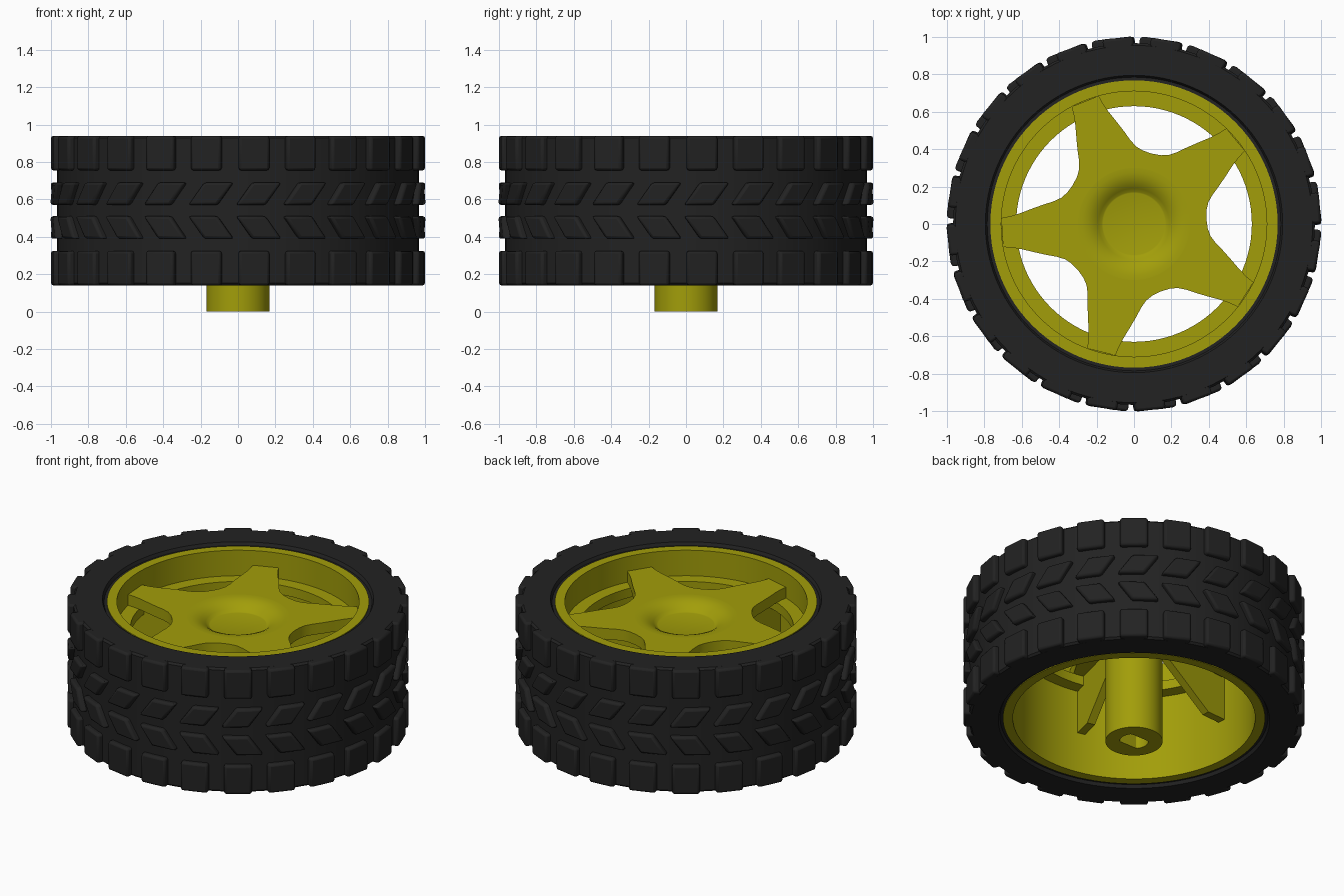
import bpy, bmesh
from math import sin, cos, pi, radians, hypot
from mathutils import Matrix, Vector

if "Cube" in bpy.data.objects:
    bpy.data.objects.remove(bpy.data.objects["Cube"])


def material(name, color):
    m = bpy.data.materials.new(name)
    m.diffuse_color = color
    m.use_nodes = True
    m.node_tree.nodes["Principled BSDF"].inputs["Base Color"].default_value = m.diffuse_color
    return m


RUBBER = material("black_rubber", (0.016, 0.016, 0.016, 1))
PLASTIC = material("yellow_plastic", (0.36, 0.34, 0.003, 1))


def smooth(ob):
    bpy.ops.object.select_all(action='DESELECT')
    ob.select_set(True)
    bpy.context.view_layer.objects.active = ob
    bpy.ops.object.shade_smooth_by_angle(angle=radians(30))


def add_mesh(name, bm, mat):
    me = bpy.data.meshes.new(name)
    bmesh.ops.recalc_face_normals(bm, faces=bm.faces)
    bm.to_mesh(me)
    bm.free()
    ob = bpy.data.objects.new(name, me)
    bpy.context.collection.objects.link(ob)
    me.materials.append(mat)
    smooth(ob)
    return ob


def lathe(name, profile, mat, closed=True, steps=96):
    """Spin an (r, z) profile about the z axis."""
    bm = bmesh.new()
    vs = [bm.verts.new((r, 0, z)) for r, z in profile]
    es = [bm.edges.new(p) for p in zip(vs, vs[1:])]
    if closed:
        es.append(bm.edges.new((vs[-1], vs[0])))
    bmesh.ops.spin(bm, geom=vs + es, axis=(0, 0, 1), cent=(0, 0, 0),
                   angle=2 * pi, steps=steps, use_merge=True)
    bmesh.ops.remove_doubles(bm, verts=bm.verts, dist=1e-4)
    return add_mesh(name, bm, mat)


def plate(name, loops, z0, z1, mat):
    """Extrude flat outlines; inner loops become holes."""
    cu = bpy.data.curves.new(name, 'CURVE')
    cu.dimensions, cu.fill_mode = '2D', 'BOTH'
    cu.extrude = (z1 - z0) / 2
    for pts in loops:
        s = cu.splines.new('POLY')
        s.points.add(len(pts) - 1)
        for p, (x, y) in zip(s.points, pts):
            p.co = (x, y, 0, 1)
        s.use_cyclic_u = True
    cu.materials.append(mat)
    ob = bpy.data.objects.new(name, cu)
    bpy.context.collection.objects.link(ob)
    ob.location.z = (z0 + z1) / 2
    bpy.ops.object.select_all(action='DESELECT')
    ob.select_set(True)
    bpy.context.view_layer.objects.active = ob
    bpy.ops.object.convert(target='MESH')
    smooth(bpy.context.view_layer.objects.active)


def circle(r, n=64):
    return [(r * cos(2 * pi * i / n), r * sin(2 * pi * i / n)) for i in range(n)]


def prism(bm, pts, offset, matrix):
    """Extrude a polygon of 3D points along offset, then place it."""
    a = [bm.verts.new(matrix @ Vector(p)) for p in pts]
    b = [bm.verts.new(matrix @ (Vector(p) + Vector(offset))) for p in pts]
    bm.faces.new(a)
    bm.faces.new(b[::-1])
    for i in range(len(a)):
        j = (i + 1) % len(a)
        bm.faces.new((a[i], b[i], b[j], a[j]))


# Tyre carcass
lathe("tyre", [(0.765, 0.16), (0.785, 0.16), (0.795, 0.14), (0.955, 0.14),
               (0.967, 0.152), (0.967, 0.928), (0.955, 0.94), (0.795, 0.94),
               (0.785, 0.92), (0.765, 0.92)], RUBBER)

# Tread: square shoulder blocks and slanted chevron blocks, 24 per row
N = 24
rows = [("shoulder", 0.14, 0.325, 0, 5), ("shoulder", 0.755, 0.94, 0, 5),
        ("chevron", 0.39, 0.51, -0.085, 6.5), ("chevron", 0.57, 0.69, 0.085, 6.5)]
for kind in ("shoulder", "chevron"):
    bm = bmesh.new()
    for k, z0, z1, lean, offset in rows:
        if k != kind:
            continue
        h = 0.082 if kind == "shoulder" else 0.078
        quad = [(0.94, -h - lean / 2, z0), (0.94, h - lean / 2, z0),
                (0.94, h + lean / 2, z1), (0.94, -h + lean / 2, z1)]
        for i in range(N):
            prism(bm, quad, (0.058, 0, 0),
                  Matrix.Rotation(radians(offset) + 2 * pi * i / N, 4, 'Z'))
    ob = add_mesh(kind + "_tread_blocks", bm, RUBBER)
    bev = ob.modifiers.new("round", 'BEVEL')
    bev.width, bev.segments = 0.014, 2

# Rim barrel with the ledge the spokes sit on
lathe("rim", [(0.768, 0.155), (0.768, 0.925), (0.71, 0.925), (0.71, 0.76),
              (0.63, 0.76), (0.63, 0.70), (0.71, 0.70), (0.71, 0.155)], PLASTIC)

# Five-armed spoke star, with a hole for the dished centre
half = [(0, 0.388), (0.05, 0.392), (0.09, 0.404), (0.13, 0.430), (0.17, 0.464),
        (0.22, 0.503), (0.28, 0.548), (0.32, 0.583), (0.352, 0.617)]
valley = [(-v, u) for v, u in half[:0:-1]] + half
star = []
for k in range(5):
    a = radians(75.7 - 72 * k)
    star += [(u * cos(a) + v * sin(a), u * sin(a) - v * cos(a)) for v, u in valley]
plate("spoke_star", [star, circle(0.30)], 0.76, 0.83, PLASTIC)

# Dished centre
lathe("hub_dish", [(0, 0.774), (0.165, 0.774), (0.172, 0.776), (0.19, 0.792),
                   (0.215, 0.810), (0.245, 0.823), (0.275, 0.829), (0.30, 0.83),
                   (0.30, 0.76), (0.25, 0.74), (0, 0.74)], PLASTIC, closed=False, steps=64)

# Hub with a double-flat axle bore
bore = [(x, max(-0.055, min(0.055, y))) for x, y in circle(0.085, 40)]
plate("hub", [circle(0.168), bore], 0, 0.45, PLASTIC)
plate("hub_upper", [circle(0.168)], 0.45, 0.75, PLASTIC)

# Gusset ribs below each spoke
bm = bmesh.new()
for k in range(5):
    prism(bm, [(0.12, -0.025, 0.77), (0.12, -0.025, 0.75), (0.58, -0.025, 0.42),
               (0.715, -0.025, 0.42), (0.715, -0.025, 0.77)], (0, 0.05, 0),
          Matrix.Rotation(radians(111.7 + 72 * k), 4, 'Z'))
add_mesh("spoke_ribs", bm, PLASTIC)
